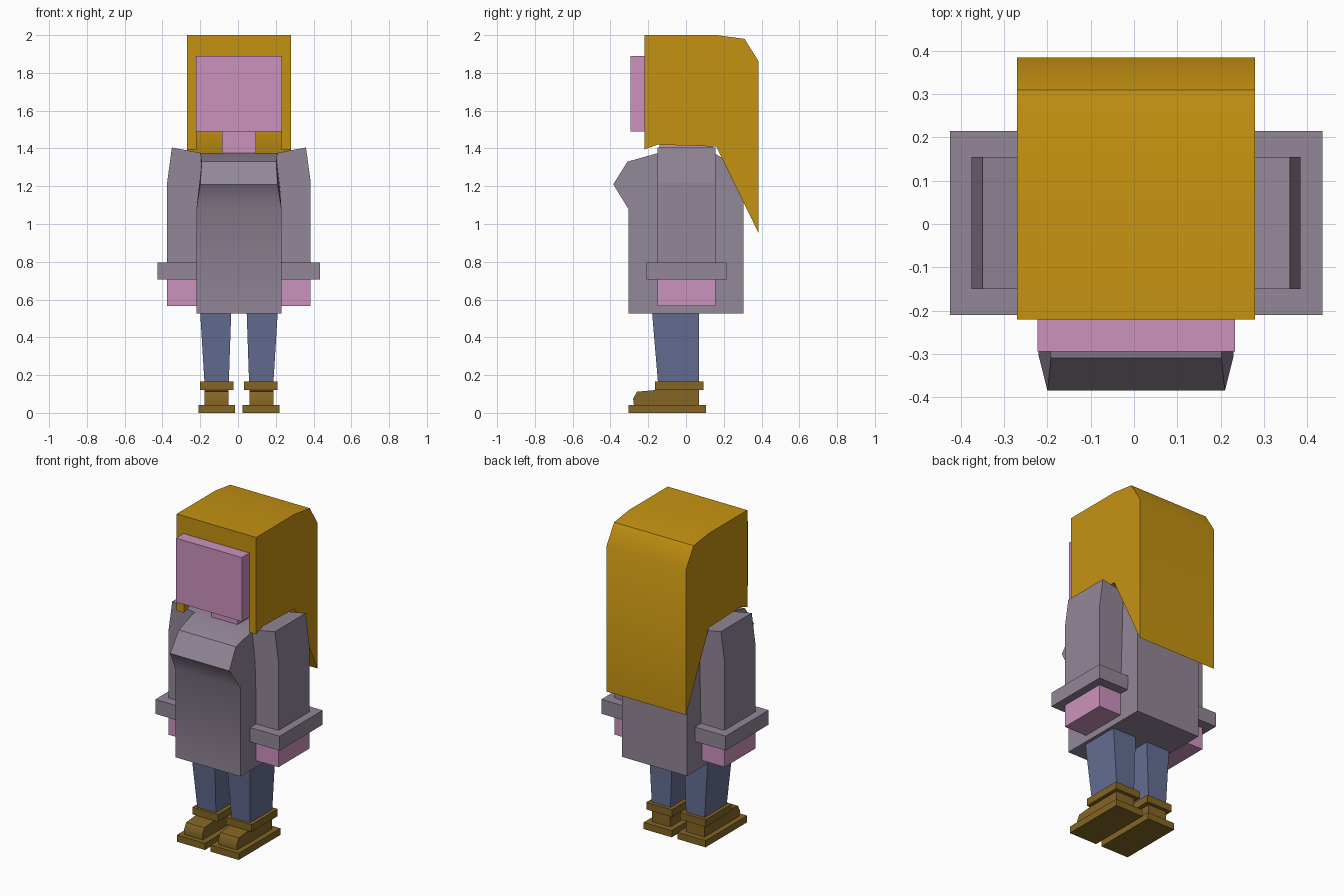
import bpy, bmesh, math

if "Cube" in bpy.data.objects:
    bpy.data.objects.remove(bpy.data.objects["Cube"])

CX = 0.005  # symmetry plane of the figure


def material(name, rgb):
    m = bpy.data.materials.new(name)
    m.diffuse_color = (*rgb, 1)
    m.use_nodes = True
    m.node_tree.nodes["Principled BSDF"].inputs["Base Color"].default_value = m.diffuse_color
    return m


HAIR = material("blonde", (0.56, 0.29, 0.006))
SKIN = material("skin pink", (0.60, 0.29, 0.51))
COAT = material("mauve grey", (0.29, 0.24, 0.31))
DENIM = material("denim", (0.13, 0.155, 0.29))
LEATHER = material("leather", (0.23, 0.13, 0.018))


def loft(name, rings, mat, mirror=False, smooth=0):
    """Closed solid through rings holding equal numbers of points."""
    bm = bmesh.new()
    vs = [[bm.verts.new(p) for p in r] for r in rings]
    n = len(rings[0])
    for a, b in zip(vs, vs[1:]):
        for i in range(n):
            j = (i + 1) % n
            bm.faces.new((a[i], a[j], b[j], b[i]))
    bm.faces.new(vs[0])
    bm.faces.new(vs[-1])
    bmesh.ops.recalc_face_normals(bm, faces=bm.faces[:])
    me = bpy.data.meshes.new(name)
    bm.to_mesh(me)
    bm.free()
    me.materials.append(mat)
    if smooth:
        me.shade_smooth()
        me.set_sharp_from_angle(angle=math.radians(smooth))
    ob = bpy.data.objects.new(name, me)
    ob.location.x = CX
    bpy.context.collection.objects.link(ob)
    if mirror:
        ob.modifiers.new("mirror", 'MIRROR').use_clip = False
    return ob


def tower(name, levels, mat, mirror=False):
    """Levels of (x0, x1, y0, y1, z)."""
    rings = [[(a, c, z), (b, c, z), (b, d, z), (a, d, z)] for a, b, c, d, z in levels]
    return loft(name, rings, mat, mirror)


def box(name, x, y, z, mat, mirror=False):
    return tower(name, [(*x, *y, h) for h in z], mat, mirror)


# Head and neck
box("head", (-0.228, 0.228), (-0.295, 0.15), (1.49, 1.89), SKIN)
box("neck", (-0.09, 0.09), (-0.14, 0.14), (1.33, 1.52), SKIN)

# Hair: solid cap and long back, with side panels framing the neck
hair = [(-0.22, 1.53), (-0.22, 2.0), (0.16, 2.0), (0.31, 1.98), (0.385, 1.86),
        (0.385, 0.95), (0.16, 1.41), (0.16, 1.53)]
loft("hair", [[(x, y, z) for y, z in hair] for x in (-0.275, 0.275)], HAIR, smooth=35)
side = [(-0.22, 1.53), (-0.22, 1.395), (-0.15, 1.42), (0.16, 1.41), (0.16, 1.53)]
loft("hair_side", [[(x, y, z) for y, z in side] for x in (0.225, 0.275)], HAIR, True)

# Coat body: side profile with half width at each point
coat = [(-0.305, 0.525, 0.225), (-0.305, 1.08, 0.225), (-0.385, 1.21, 0.205),
        (-0.31, 1.33, 0.197), (-0.15, 1.375, 0.205), (0.15, 1.375, 0.205),
        (0.305, 1.28, 0.225), (0.305, 0.525, 0.225)]
loft("coat", [[(s * w, y, z) for y, z, w in coat] for s in (-1, 1)], COAT, smooth=35)

# Sleeves, cuffs and hands
sleeve = [(0.19, 0.71), (0.38, 0.71), (0.38, 1.22), (0.355, 1.405), (0.195, 1.375)]
loft("sleeve", [[(x, y, z) for x, z in sleeve] for y in (-0.15, 0.155)], COAT, True)
box("sleeve_cuff", (0.15, 0.43), (-0.21, 0.215), (0.705, 0.795), COAT, True)
box("hand", (0.2, 0.38), (-0.15, 0.155), (0.565, 0.72), SKIN, True)

# Legs
tower("leg", [(0.055, 0.18, -0.145, 0.07, 0.12),
              (0.04, 0.207, -0.182, 0.07, 0.56)], DENIM, True)

# Boots: sole, foot with rounded toe, ankle cuff
box("boot_sole", (0.02, 0.214), (-0.305, 0.105), (0, 0.042), LEATHER, True)
foot = [(-0.275, 0.035), (-0.28, 0.075), (-0.26, 0.112), (-0.15, 0.122),
        (0.07, 0.125), (0.07, 0.035)]
loft("boot_foot", [[(x, y, z) for y, z in foot] for x in (0.055, 0.182)], LEATHER, True, 50)
box("boot_cuff", (0.028, 0.205), (-0.165, 0.092), (0.12, 0.165), LEATHER, True)
